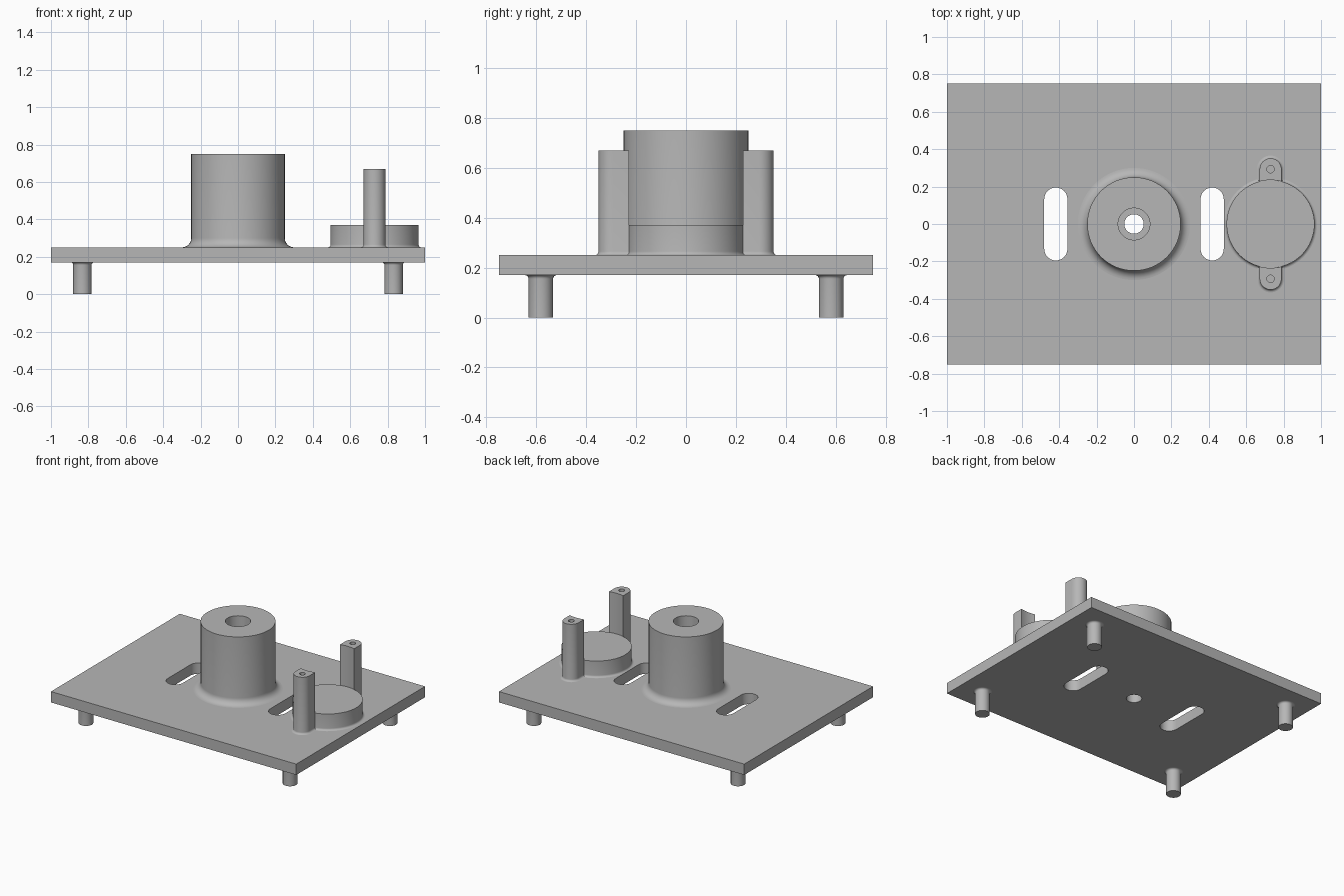
import bpy, bmesh, math

if "Cube" in bpy.data.objects:
    bpy.data.objects.remove(bpy.data.objects["Cube"], do_unlink=True)

GREY = (0.47, 0.47, 0.47, 1)
grey = bpy.data.materials.new("plain grey")
grey.use_nodes = True
grey.diffuse_color = GREY
grey.node_tree.nodes["Principled BSDF"].inputs["Base Color"].default_value = GREY

BOTTOM, TOP = 0.17, 0.25
MOTOR_X, DISC_R = 0.73, 0.235


def arc(cx, cy, r, a0, a1, n):
    """Points on an arc, angles in degrees."""
    angles = [math.radians(a0 + (a1 - a0) * i / n) for i in range(n + 1)]
    return [(cx + r * math.cos(a), cy + r * math.sin(a)) for a in angles]


def finish(ob):
    ob.data.materials.clear()
    ob.data.materials.append(grey)
    bpy.ops.object.select_all(action="DESELECT")
    ob.select_set(True)
    bpy.context.view_layer.objects.active = ob
    bpy.ops.object.shade_smooth_by_angle(angle=math.radians(30))


def from_bmesh(name, bm, location=(0, 0, 0)):
    bmesh.ops.remove_doubles(bm, verts=bm.verts, dist=1e-5)
    bmesh.ops.recalc_face_normals(bm, faces=bm.faces)
    me = bpy.data.meshes.new(name)
    bm.to_mesh(me)
    bm.free()
    ob = bpy.data.objects.new(name, me)
    ob.location = location
    bpy.context.collection.objects.link(ob)
    finish(ob)


def lathe(name, profile, location=(0, 0, 0), steps=64):
    """Spin a radius/height profile about the vertical axis."""
    bm = bmesh.new()
    vs = [bm.verts.new((r, 0, z)) for r, z in profile]
    es = [bm.edges.new(pair) for pair in zip(vs, vs[1:])]
    bmesh.ops.spin(bm, geom=vs + es, cent=(0, 0, 0), axis=(0, 0, 1),
                   angle=math.tau, steps=steps)
    from_bmesh(name, bm, location)


def skin(bm, loops):
    """Join closed loops of equal length; return the last loop's vertices."""
    rings = [[bm.verts.new(p) for p in loop] for loop in loops]
    for a, b in zip(rings, rings[1:]):
        for i in range(len(a)):
            bm.faces.new((a[i - 1], a[i], b[i], b[i - 1]))
    return rings


def ring_edges(bm, ring):
    return [bm.edges.get((ring[i - 1], ring[i])) for i in range(len(ring))]


# Base plate with two slots and a centre hole, filled from flat outlines
def slot(x, r=0.062, end=0.133):
    return arc(x, end, r, 0, 180, 16) + arc(x, -end, r, 180, 360, 16)


outlines = [[(-1, -0.75), (1, -0.75), (1, 0.75), (-1, 0.75)],
            slot(-0.418), slot(0.418), arc(0, 0, 0.052, 0, 360, 32)[:-1]]
curve = bpy.data.curves.new("base_plate", "CURVE")
curve.dimensions = "2D"
curve.fill_mode = "BOTH"
curve.extrude = (TOP - BOTTOM) / 2
for pts in outlines:
    sp = curve.splines.new("POLY")
    sp.points.add(len(pts) - 1)
    for p, (x, y) in zip(sp.points, pts):
        p.co = (x, y, 0, 1)
    sp.use_cyclic_u = True
plate = bpy.data.objects.new("base_plate", curve)
plate.location.z = (TOP + BOTTOM) / 2
bpy.context.collection.objects.link(plate)
bpy.ops.object.select_all(action="DESELECT")
plate.select_set(True)
bpy.context.view_layer.objects.active = plate
bpy.ops.object.convert(target="MESH")
plate = bpy.context.object
bm = bmesh.new()
bm.from_mesh(plate.data)
bmesh.ops.remove_doubles(bm, verts=bm.verts, dist=1e-5)
bmesh.ops.recalc_face_normals(bm, faces=bm.faces)
bm.to_mesh(plate.data)
bm.free()
finish(plate)

# Central boss with a bore and a filleted foot
lathe("central_boss", arc(0.3, TOP + 0.05, 0.05, 270, 180, 8)
      + [(0.25, 0.75), (0.085, 0.75), (0.085, TOP)])

# Low round pad
F = 0.015
lathe("round_pad", arc(DISC_R + F, TOP + F, F, 270, 180, 5)
      + [(DISC_R, 0.37), (0, 0.37)], (MOTOR_X, 0, 0))

# Legs, flared where they meet the plate
for sx, side in ((1, "left"), (-1, "right")):
    for sy, end in ((1, "back"), (-1, "front")):
        lathe(f"{end}_{side}_leg",
              [(0, 0), (0.049, 0)] + arc(0.049 + F, BOTTOM - F, F, 180, 90, 5),
              (sx * 0.832, sy * 0.582, 0), 32)


# Screw posts: rounded outside, hollowed inside to follow the pad
def post_outline(d, z, sign):
    w, cy = 0.058 + d, 0.293
    half = math.degrees(math.asin(w / DISC_R))
    pts = arc(0, cy, w, 0, 180, 20) + arc(0, 0, DISC_R, 90 + half, 90 - half, 8)
    return [(x, sign * y, z) for x, y in pts]


for sign, name in ((1, "back_screw_post"), (-1, "front_screw_post")):
    bm = bmesh.new()
    flare = arc(F, TOP + F, F, 270, 180, 5)
    wall = skin(bm, [post_outline(d, z, sign) for d, z in flare + [(0, 0.67)]])
    hole = skin(bm, [[(x, y, z) for x, y in arc(0, sign * 0.293, 0.02, 0, 360, 20)[:-1]]
                     for z in (0.67, 0.47)])
    bm.faces.new(hole[-1])
    bmesh.ops.triangle_fill(bm, use_beauty=True,
                            edges=ring_edges(bm, wall[-1]) + ring_edges(bm, hole[0]))
    from_bmesh(name, bm, (MOTOR_X, 0, 0))
